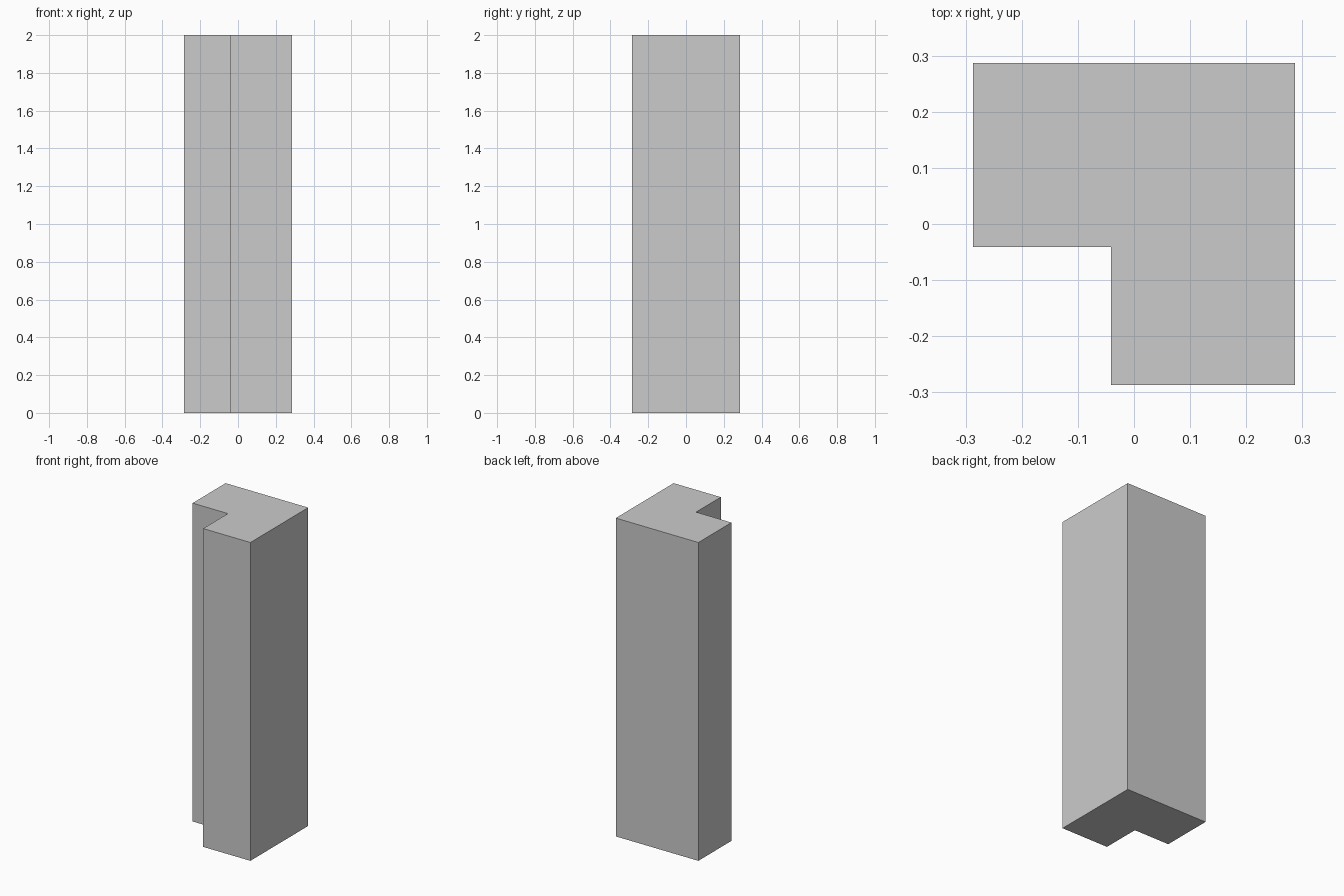
import bpy
import bmesh

if "Cube" in bpy.data.objects:
    bpy.data.objects.remove(bpy.data.objects["Cube"])

HALF = 0.287     # half width of the square outline
NOTCH = -0.041   # inner corner of the L
HEIGHT = 2.0

# L-shaped footprint, counter-clockwise from above
profile = [(-HALF, HALF), (-HALF, NOTCH), (NOTCH, NOTCH),
           (NOTCH, -HALF), (HALF, -HALF), (HALF, HALF)]

# Corner post: footprint extruded upward
bm = bmesh.new()
base = bm.faces.new([bm.verts.new((x, y, 0)) for x, y in profile])
top = bmesh.ops.extrude_face_region(bm, geom=[base], use_keep_orig=True)
top_verts = [g for g in top["geom"] if isinstance(g, bmesh.types.BMVert)]
bmesh.ops.translate(bm, verts=top_verts, vec=(0, 0, HEIGHT))
bmesh.ops.recalc_face_normals(bm, faces=bm.faces)

mesh = bpy.data.meshes.new("corner_post")
bm.to_mesh(mesh)
bm.free()
post = bpy.data.objects.new("corner_post", mesh)
bpy.context.collection.objects.link(post)
